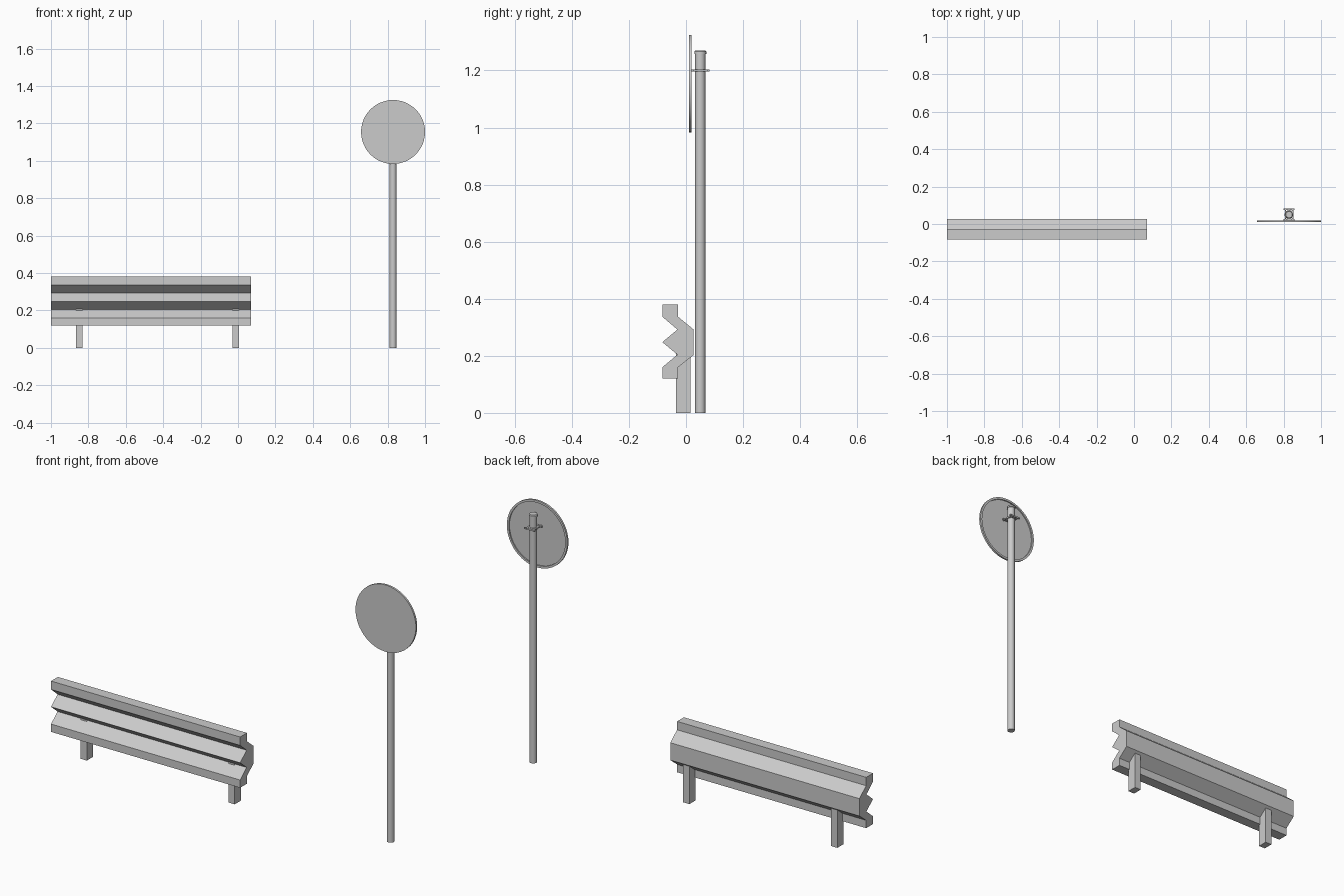
import bpy, bmesh, math
from mathutils import Matrix

if "Cube" in bpy.data.objects:
    bpy.data.objects.remove(bpy.data.objects["Cube"])

SX, PY = 0.829, 0.05   # sign centre x, pole centre y


def new_obj(name, bm):
    bmesh.ops.recalc_face_normals(bm, faces=bm.faces)
    me = bpy.data.meshes.new(name)
    bm.to_mesh(me)
    bm.free()
    ob = bpy.data.objects.new(name, me)
    bpy.context.collection.objects.link(ob)
    return ob


def box(name, lo, hi):
    bm = bmesh.new()
    bmesh.ops.create_cube(bm, size=1)
    for v in bm.verts:
        v.co = [(a + b) / 2 + c * (b - a) for a, b, c in zip(lo, hi, v.co)]
    return new_obj(name, bm)


def lathe(name, profile, n, matrix, closed=False):
    """Spin (radius, height) points about local z; capped unless closed."""
    bm = bmesh.new()
    rings = [[bm.verts.new((r * math.cos(2 * math.pi * i / n),
                            r * math.sin(2 * math.pi * i / n), h))
              for i in range(n)] for r, h in profile]
    pairs = list(zip(rings, rings[1:]))
    if closed:
        pairs.append((rings[-1], rings[0]))
    else:
        bm.faces.new(rings[0])
        bm.faces.new(rings[-1])
    for a, b in pairs:
        for i in range(n):
            j = (i + 1) % n
            bm.faces.new((a[i], a[j], b[j], b[i]))
    bm.transform(matrix)
    ob = new_obj(name, bm)
    bpy.context.view_layer.objects.active = ob
    ob.select_set(True)
    bpy.ops.object.shade_smooth_by_angle(angle=math.radians(30))
    ob.select_set(False)
    return ob


# corrugated guard rail, (y, z) section extruded along x
section = [(-.083, .38), (-.028, .38), (-.028, .337), (.027, .292), (.027, .203),
           (-.028, .16), (-.028, .12), (-.083, .12), (-.083, .16), (-.030, .204),
           (-.083, .248), (-.030, .292), (-.083, .337)]
bm = bmesh.new()
face = bm.faces.new([bm.verts.new((-1, y, z)) for y, z in section])
ext = bmesh.ops.extrude_face_region(bm, geom=[face], use_keep_orig=True)
for v in ext["geom"]:
    if isinstance(v, bmesh.types.BMVert):
        v.co.x = 0.07
new_obj("guard_rail", bm)

# rail posts
for side, x in (("left", -0.849), ("right", -0.012)):
    box("rail_post_" + side, (x - .018, -.035, 0), (x + .018, .015, .21))

# sign pole with a slightly wider cap
pole = Matrix.Translation((SX, PY, 0))
lathe("sign_pole", [(.018, 0), (.018, 1.262)], 24, pole)
lathe("pole_cap", [(.021, 1.258), (.021, 1.266), (.017, 1.27)], 24, pole)

# round sign plate with a raised rim on the back
plate = Matrix.Translation((SX, .010, 1.154)) @ Matrix.Rotation(-math.pi / 2, 4, 'X')
lathe("sign_plate", [(.171, 0), (.171, .010), (.160, .010), (.160, .004)], 48, plate)

# clamp ring around the pole and its cross straps
lathe("clamp_ring", [(.017, 1.196), (.024, 1.196), (.024, 1.204), (.017, 1.204)],
      24, pole, closed=True)
for name, y0, y1 in (("clamp_strap_front", .020, .027), ("clamp_strap_back", .075, .082)):
    box(name, (SX - .03, y0, 1.196), (SX + .03, y1, 1.204))
for side, s in (("left", -1), ("right", 1)):
    x = SX + s * .020
    box("clamp_bolt_" + side, (x - .003, .012, 1.197), (x + .003, .083, 1.203))
